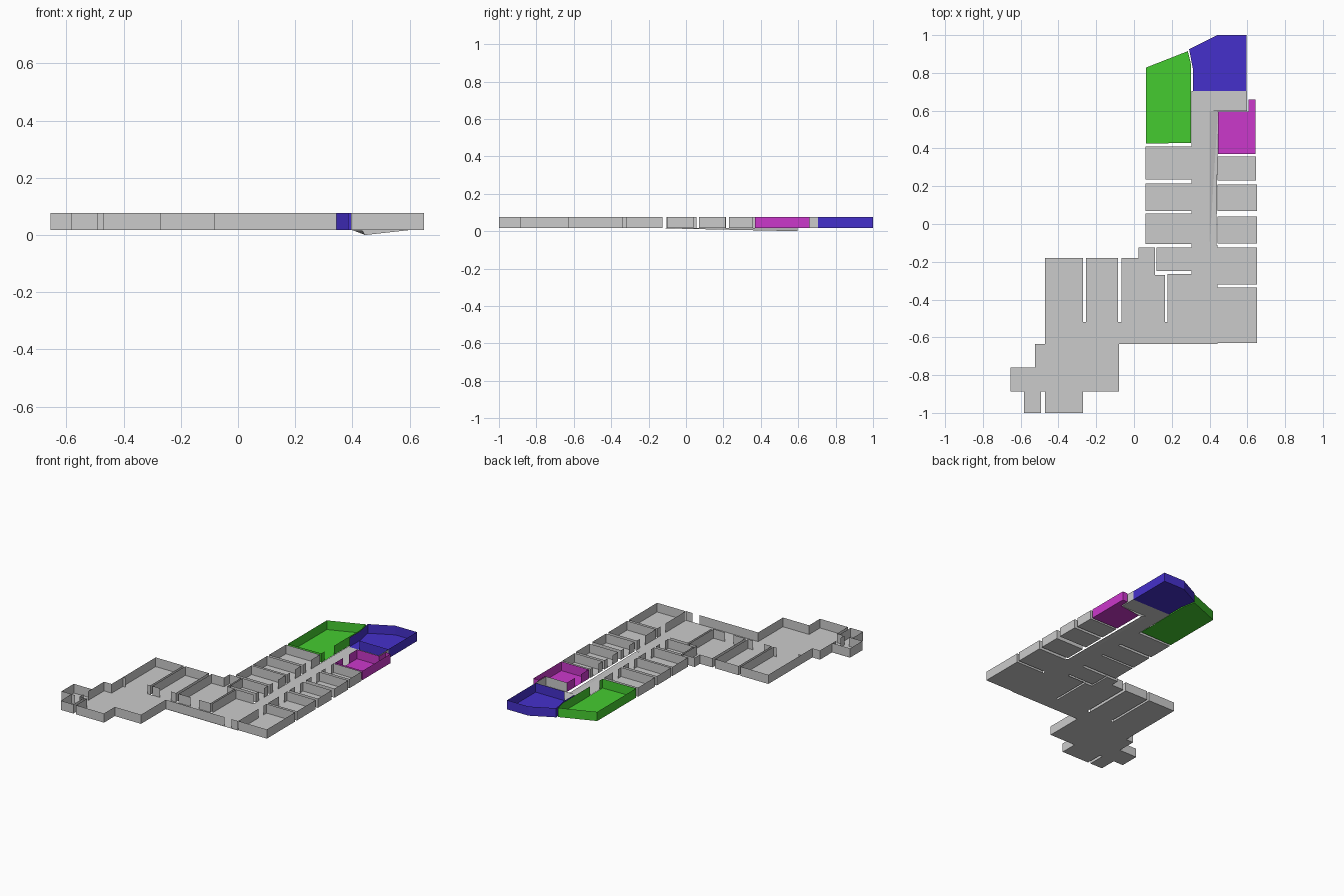
import bpy

Z0, Z1 = 0.017, 0.077   # floor level and wall top


def build(name, floors, walls, color=None):
    """Flat floor polygons plus thin upright wall sheets along polylines."""
    verts, faces = [], []

    def face(pts):
        n = len(verts)
        verts.extend(pts)
        faces.append(tuple(range(n, n + len(pts))))

    for poly in floors:
        face([p if len(p) == 3 else (p[0], p[1], Z0) for p in poly])
    for line in walls:
        for (ax, ay), (bx, by) in zip(line, line[1:]):
            face([(ax, ay, Z0), (bx, by, Z0), (bx, by, Z1), (ax, ay, Z1)])
    me = bpy.data.meshes.new(name)
    me.from_pydata(verts, [], faces)
    ob = bpy.data.objects.new(name, me)
    bpy.context.collection.objects.link(ob)
    if color:
        mat = bpy.data.materials.new(name + "_paint")
        mat.diffuse_color = color
        me.materials.append(mat)
    return ob


def rect(x0, y0, x1, y1):
    return [(x0, y0), (x1, y0), (x1, y1), (x0, y1)]


def room(name, x0, y0, x1, y1, side, d0, d1):
    """Rectangular room whose walls leave a door d0..d1 on one side."""
    c = rect(x0, y0, x1, y1)
    if side == 'E':
        line = [(x1, d1), c[2], c[3], c[0], c[1], (x1, d0)]
    elif side == 'W':
        line = [(x0, d0), c[0], c[1], c[2], c[3], (x0, d1)]
    else:  # south
        line = [(d1, y0), c[1], c[2], c[3], c[0], (d0, y0)]
    build(name, [c], [line])


# west row of rooms, doors to the corridor
for i, (a, b, x0) in enumerate([(0.235, 0.41, 0.06), (0.07, 0.215, 0.06),
                                (-0.105, 0.055, 0.06), (-0.25, -0.125, 0.12)]):
    room(f"west_room_{i}", x0, a, 0.305, b, 'E', a + 0.03, a + 0.085)

# east row of rooms
for i, (a, b, x1) in enumerate([(0.23, 0.357, 0.645), (0.07, 0.21, 0.65),
                                (-0.102, 0.04, 0.65), (-0.32, -0.125, 0.65),
                                (-0.63, -0.337, 0.65)]):
    room(f"east_room_{i}", 0.443, a, x1, b, 'W', b - 0.085, b - 0.03)

# south wing rooms, opening onto the hall
room("wing_room_0", -0.47, -0.52, -0.27, -0.18, 'S', -0.45, -0.29)
room("wing_room_1", -0.255, -0.52, -0.085, -0.18, 'S', -0.2, -0.12)
build("wing_room_2",
      [[(-0.065, -0.52), (0.165, -0.52), (0.165, -0.27), (0.11, -0.27),
        (0.11, -0.125), (0.025, -0.125), (0.025, -0.18), (-0.065, -0.18)]],
      [[(0.08, -0.52), (0.165, -0.52), (0.165, -0.27), (0.11, -0.27),
        (0.11, -0.125), (0.025, -0.125), (0.025, -0.18), (-0.065, -0.18),
        (-0.065, -0.52), (0.02, -0.52)]])

# main corridor, hall and the sunken strip beside the east rooms
low = (0.445, 0.597, 0.0)
build("corridor",
      [rect(-0.47, -0.635, 0.443, -0.52), rect(0.178, -0.52, 0.443, -0.265),
       rect(0.305, -0.265, 0.443, -0.11), rect(0.305, -0.11, 0.40, 0.597),
       rect(0.305, 0.597, 0.597, 0.705),
       [(0.40, -0.11), (0.436, -0.11, Z0 - 0.002), low],
       [(0.40, -0.11), low, (0.40, 0.597)],
       [(0.40, 0.597), low, (0.597, 0.597)]],
      [[(-0.08, -0.632), (0.345, -0.632)], [(0.395, -0.632), (0.443, -0.632)],
       [(0.178, -0.52), (0.178, -0.275), (0.305, -0.275)],
       [(0.597, 0.705), (0.597, 0.597), (0.445, 0.597)]])

# annex at the south west end
build("annex",
      [rect(-0.47, -0.888, -0.08, -0.635), rect(-0.525, -0.76, -0.47, -0.635),
       rect(-0.655, -0.888, -0.47, -0.76), rect(-0.583, -1, -0.492, -0.888),
       rect(-0.472, -1, -0.27, -0.888)],
      [[(-0.08, -0.632), (-0.08, -0.888), (-0.27, -0.888), (-0.27, -1),
        (-0.472, -1), (-0.472, -0.888), (-0.492, -0.888), (-0.492, -1),
        (-0.583, -1), (-0.583, -0.888), (-0.655, -0.888), (-0.655, -0.762),
        (-0.525, -0.762), (-0.525, -0.635), (-0.47, -0.635), (-0.47, -0.52)],
       [(-0.525, -0.762), (-0.525, -0.80)], [(-0.525, -0.85), (-0.525, -0.888)],
       [(-0.583, -0.888), (-0.56, -0.888)], [(-0.515, -0.888), (-0.492, -0.888)]])

# green hall
build("green_room",
      [[(0.063, 0.425), (0.303, 0.43), (0.303, 0.84), (0.285, 0.915), (0.063, 0.828)]],
      [[(0.303, 0.56), (0.303, 0.84), (0.285, 0.915), (0.063, 0.828),
        (0.063, 0.425), (0.303, 0.43), (0.303, 0.46)]],
      (0.06, 0.6, 0.03, 1))

# blue end room
build("blue_room",
      [[(0.312, 0.705), (0.595, 0.705), (0.595, 1), (0.44, 1), (0.292, 0.925), (0.312, 0.82)]],
      [[(0.385, 0.705), (0.595, 0.705), (0.595, 1), (0.44, 1), (0.292, 0.925),
        (0.312, 0.82), (0.312, 0.705)]],
      (0.06, 0.03, 0.6, 1))

# magenta room with a small north east alcove
build("magenta_room",
      [rect(0.445, 0.37, 0.643, 0.595), rect(0.605, 0.595, 0.643, 0.66)],
      [[(0.445, 0.45), (0.445, 0.37), (0.643, 0.37), (0.643, 0.66),
        (0.605, 0.66), (0.605, 0.595), (0.445, 0.595), (0.445, 0.51)]],
      (0.6, 0.04, 0.6, 1))
